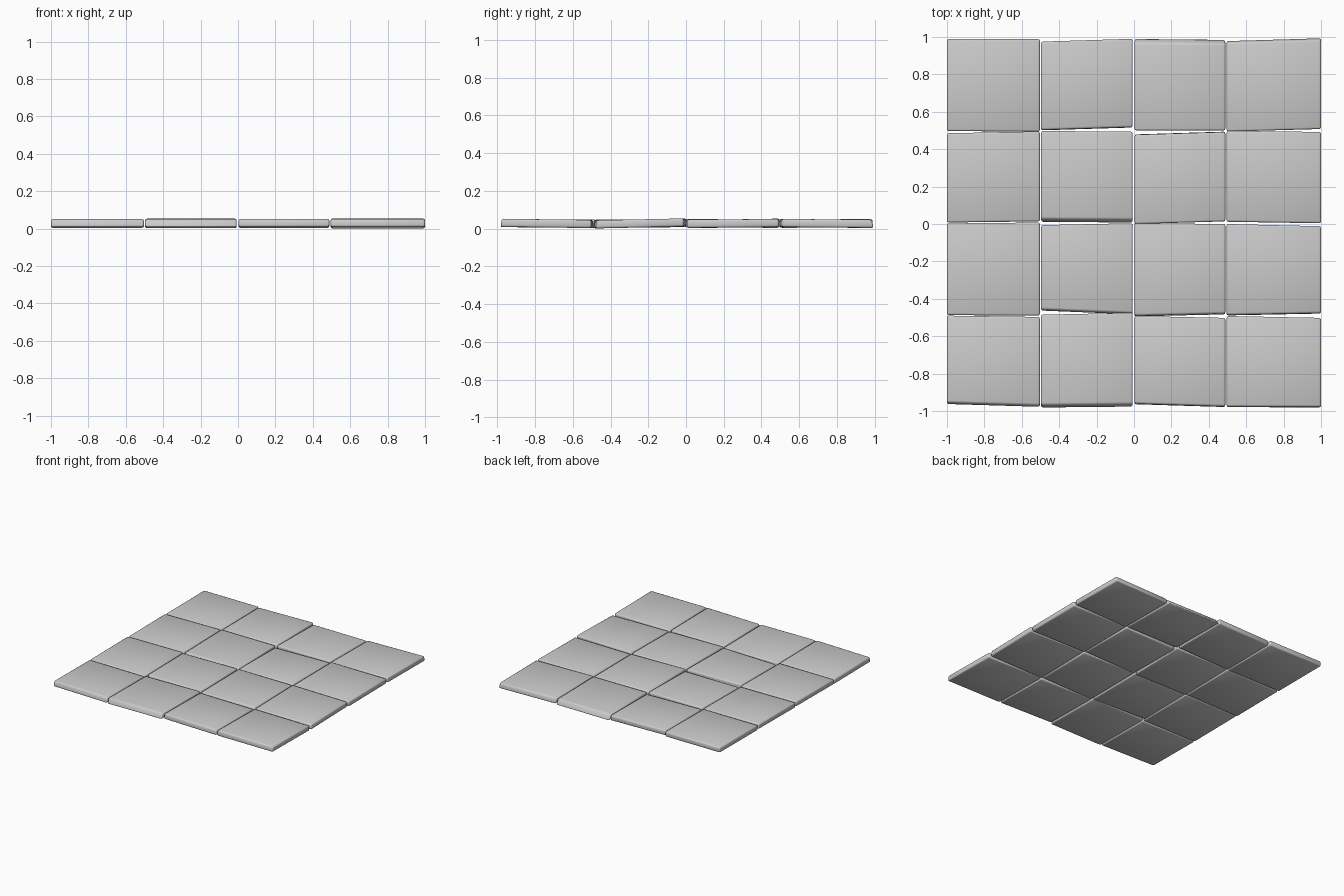
import bpy, bmesh

if "Cube" in bpy.data.objects:
    bpy.data.objects.remove(bpy.data.objects["Cube"])

# Column limits in x
COLS = [(-1.0, -0.503), (-0.497, -0.007), (0.003, 0.488), (0.495, 1.0)]

# Per tile, in 1/1000: front edge y (left, right), back edge y (left, right),
# top inset at front and back, height tilt front to back
TILES = [
    [(-965, -980, -490, -497, 12, 0, -2), (-985, -980, -485, -475, 20, 0, -2),
     (-965, -980, -492, -502, 6, 0, -3), (-980, -982, -492, -502, 5, 0, -3)],
    [(-487, -490, 3, 8, 0, 0, 2), (-465, -485, -6, 4, 10, 0, 3),
     (-496, -485, 4, 0, 8, 0, 2), (-490, -480, 0, -12, 5, 0, 5)],
    [(8, 14, 485, 495, 0, 0, 2), (8, 4, 497, 494, 22, 0, 4),
     (0, 14, 480, 495, 0, 5, -2), (12, 4, 498, 492, 0, 0, 2)],
    [(497, 494, 990, 988, 0, 0, 1), (500, 515, 975, 990, 4, 0, 2),
     (500, 500, 993, 988, 0, 25, -3), (494, 508, 980, 995, 0, 10, -2)],
]


def paving_tile(name, x0, x1, data):
    fl, fr, bl, br, inf, inb, tilt = [v / 1000 for v in data]
    bm = bmesh.new()
    bmesh.ops.create_cube(bm, size=2)
    for v in bm.verts:
        left, front, top = v.co.x < 0, v.co.y < 0, v.co.z > 0
        v.co.x = x0 if left else x1
        if front:
            v.co.y = (fl if left else fr) + (inf if top else 0)
        else:
            v.co.y = (bl if left else br) - (inb if top else 0)
        v.co.z = (0.049 if top else 0.006) + (-tilt if front else tilt)
    # Softened stone edges
    bmesh.ops.bevel(bm, geom=bm.edges[:], offset=0.01, segments=2,
                    profile=0.5, affect='EDGES')
    for f in bm.faces:
        f.smooth = True
    mesh = bpy.data.meshes.new(name)
    bm.to_mesh(mesh)
    bm.free()
    ob = bpy.data.objects.new(name, mesh)
    bpy.context.collection.objects.link(ob)


# Four by four grid of slabs
for r, row in enumerate(TILES):
    for c, data in enumerate(row):
        paving_tile(f"stone_tile_{r + 1}_{c + 1}", *COLS[c], data)
